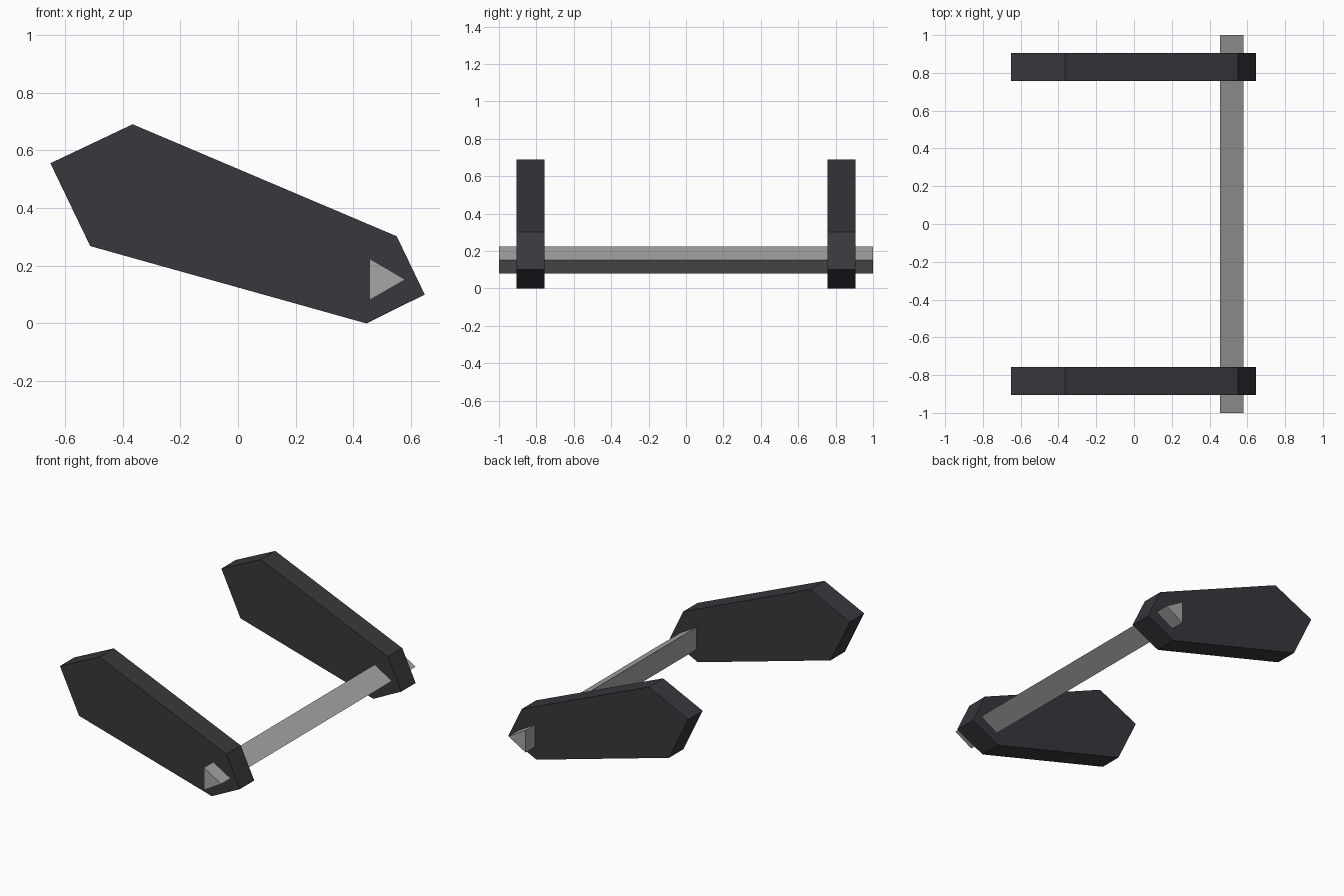
import bpy
import bmesh

if "Cube" in bpy.data.objects:
    bpy.data.objects.remove(bpy.data.objects["Cube"])


def material(name, rgb):
    mat = bpy.data.materials.new(name)
    mat.diffuse_color = (*rgb, 1.0)
    mat.use_nodes = True
    mat.node_tree.nodes["Principled BSDF"].inputs["Base Color"].default_value = mat.diffuse_color
    return mat


def prism(name, profile, y0, y1, mat):
    """Extrude an x/z outline along y into a closed solid."""
    bm = bmesh.new()
    face = bm.faces.new([bm.verts.new((x, y0, z)) for x, z in profile])
    ext = bmesh.ops.extrude_face_region(bm, geom=[face])
    verts = [g for g in ext["geom"] if isinstance(g, bmesh.types.BMVert)]
    bmesh.ops.translate(bm, verts=verts, vec=(0, y1 - y0, 0))
    bmesh.ops.recalc_face_normals(bm, faces=bm.faces)
    mesh = bpy.data.meshes.new(name)
    bm.to_mesh(mesh)
    bm.free()
    mesh.materials.append(mat)
    obj = bpy.data.objects.new(name, mesh)
    bpy.context.collection.objects.link(obj)
    return obj


charcoal = material("charcoal", (0.040, 0.038, 0.045))
grey = material("grey", (0.38, 0.38, 0.38))

# Tapered six-sided side arms
arm = [(-0.65, 0.555), (-0.365, 0.69), (0.55, 0.302),
       (0.647, 0.10), (0.445, 0.0), (-0.512, 0.268)]
prism("front_arm", arm, -0.905, -0.757, charcoal)
prism("back_arm", arm, 0.757, 0.905, charcoal)

# Triangular crossbar passing through both arms
bar = [(0.455, 0.225), (0.58, 0.152), (0.455, 0.08)]
prism("crossbar", bar, -1.0, 1.0, grey)
